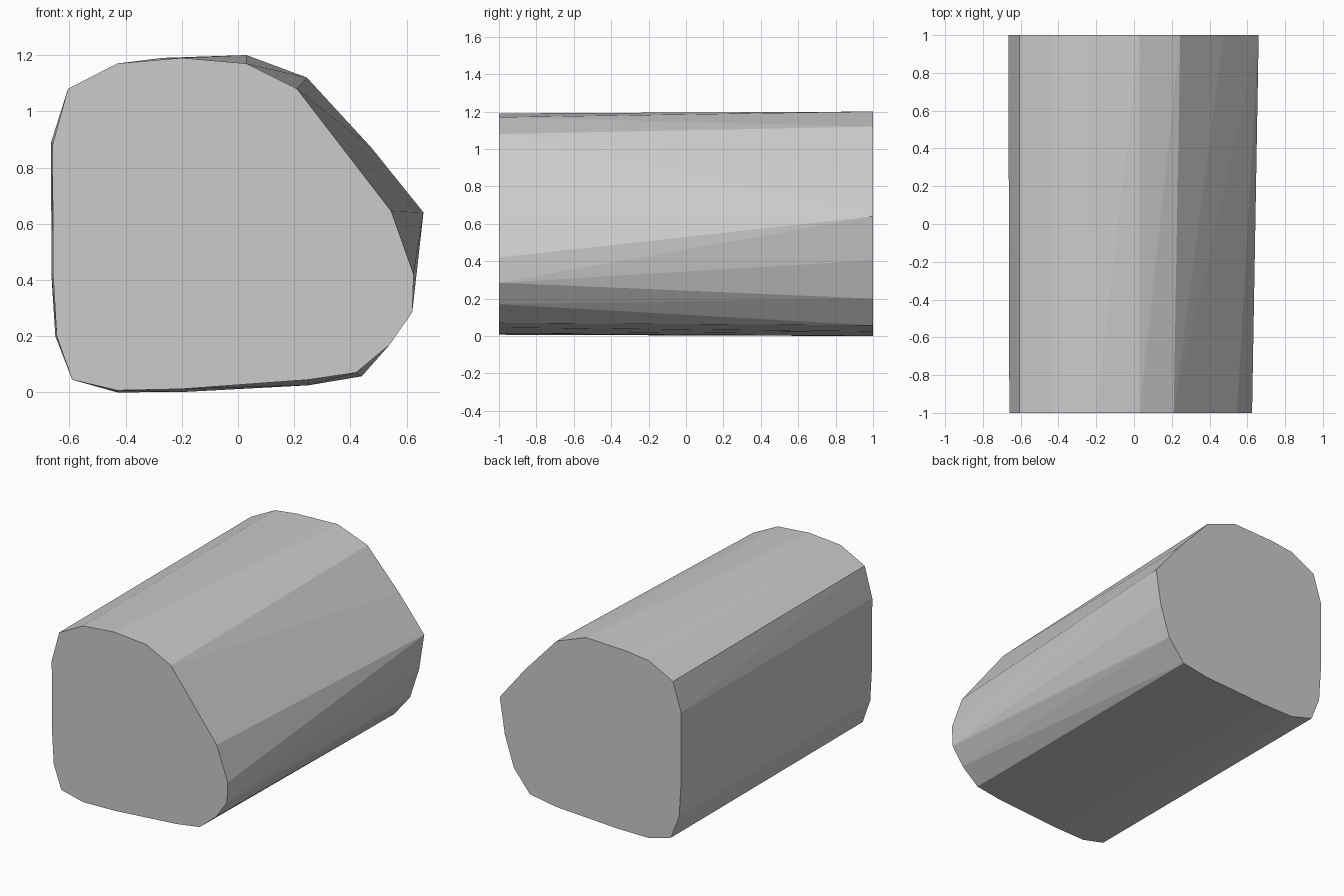
import bpy, bmesh

if "Cube" in bpy.data.objects:
    bpy.data.objects.remove(bpy.data.objects["Cube"])

# End outlines as (x, z), clockwise from the upper left
front = [(-.605, 1.08), (-.43, 1.17), (-.2, 1.19), (.03, 1.17), (.21, 1.08),
         (.545, .645), (.625, .42), (.62, .285), (.54, .17), (.42, .07),
         (.25, .045), (0, .027), (-.2, .012), (-.43, .007), (-.59, .045),
         (-.645, .2), (-.658, .42), (-.66, .88)]
back = [(-.605, 1.08), (-.43, 1.17), (-.27, 1.19), (.03, 1.2), (.245, 1.12),
        (.475, .87), (.66, .64), (.623, .405), (.557, .2), (.44, .057),
        (.25, .025), (0, .012), (-.2, .001), (-.43, 0), (-.59, .045),
        (-.65, .2), (-.664, .42), (-.665, .89)]

# Faceted body: the convex skin stretched between both ends
bm = bmesh.new()
for y, outline in ((-1, front), (1, back)):
    for x, z in outline:
        bm.verts.new((x, y, z))
hull = bmesh.ops.convex_hull(bm, input=bm.verts[:])
inside = [v for v in bm.verts if not v.link_faces]
bmesh.ops.delete(bm, geom=inside, context='VERTS')

# Merge the flat end caps
bmesh.ops.dissolve_limit(bm, angle_limit=0.002, verts=bm.verts[:], edges=bm.edges[:])
bmesh.ops.recalc_face_normals(bm, faces=bm.faces[:])

mesh = bpy.data.meshes.new("faceted_body")
bm.to_mesh(mesh)
bm.free()
bpy.context.collection.objects.link(bpy.data.objects.new("faceted_body", mesh))
